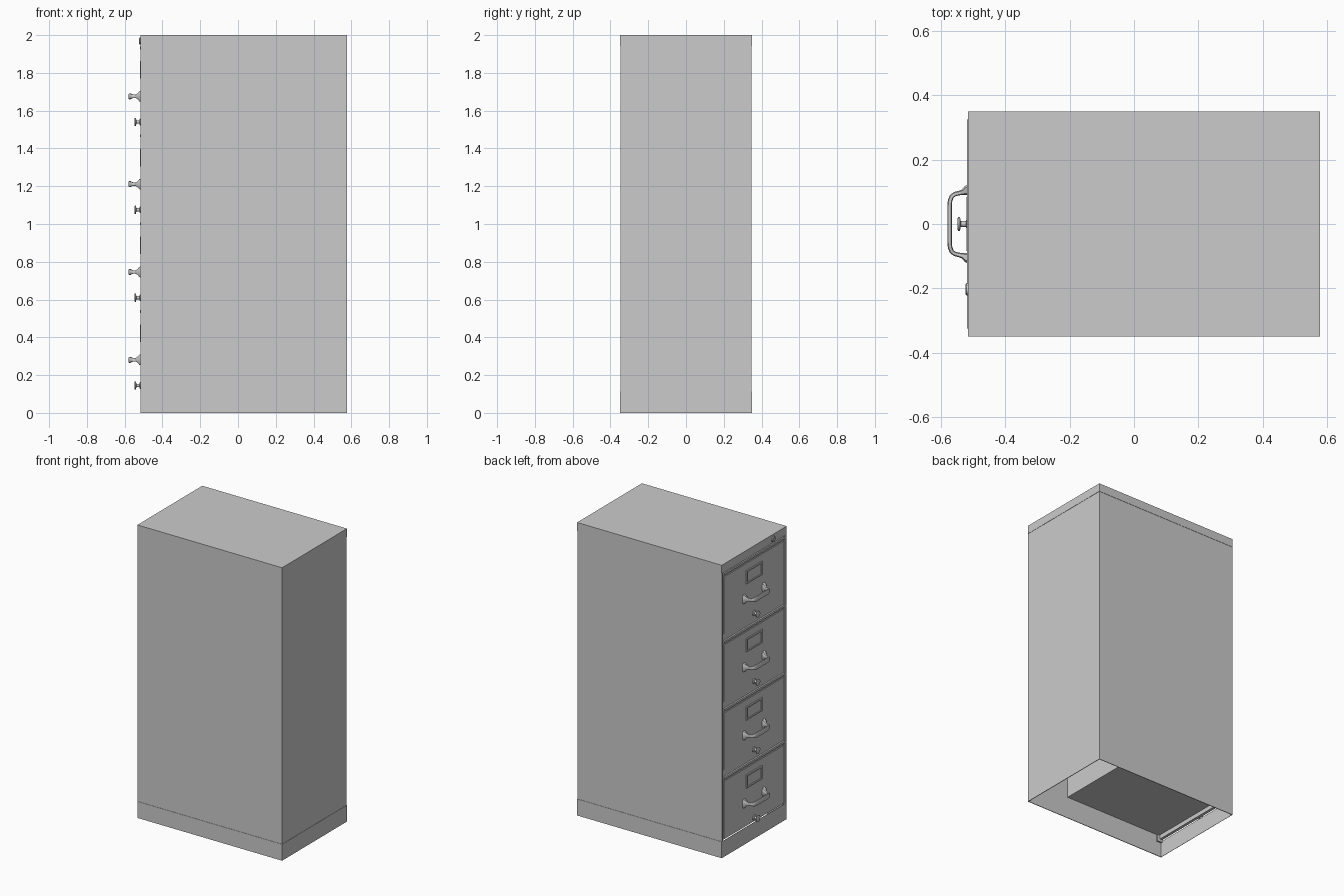
import bpy, bmesh, math
from mathutils import Vector, Matrix

if "Cube" in bpy.data.objects:
    bpy.data.objects.remove(bpy.data.objects["Cube"])

FRONT = -0.515          # plane of the cabinet face (drawers face -x)
BACK = 0.578
PITCH = 0.465


def finish(name, bm, smooth=False):
    bmesh.ops.recalc_face_normals(bm, faces=bm.faces)
    me = bpy.data.meshes.new(name)
    bm.to_mesh(me)
    bm.free()
    ob = bpy.data.objects.new(name, me)
    bpy.context.collection.objects.link(ob)
    if smooth:
        bpy.ops.object.select_all(action='DESELECT')
        bpy.context.view_layer.objects.active = ob
        ob.select_set(True)
        bpy.ops.object.shade_smooth_by_angle(angle=math.radians(35))
    return ob


def box_bm(lo, hi):
    bm = bmesh.new()
    lo, hi = Vector(lo), Vector(hi)
    m = Matrix.Translation((lo + hi) / 2) @ Matrix.Diagonal((*(hi - lo), 1))
    bmesh.ops.create_cube(bm, size=1, matrix=m)
    bm.normal_update()
    return bm


def box(name, lo, hi):
    return finish(name, box_bm(lo, hi))


def shell(name, lo, hi, open_sides):
    """Sheet metal box with the sides facing open_sides removed."""
    bm = box_bm(lo, hi)
    gone = [f for f in bm.faces
            if any(f.normal.dot(Vector(d)) > 0.9 for d in open_sides)]
    bmesh.ops.delete(bm, geom=gone, context='FACES')
    me = bpy.data.meshes.new(name)
    bm.to_mesh(me)
    bm.free()
    ob = bpy.data.objects.new(name, me)
    bpy.context.collection.objects.link(ob)
    mod = ob.modifiers.new("thickness", 'SOLIDIFY')
    mod.thickness = 0.003
    mod.offset = -1
    return ob


def lathe(name, profile, y, z, sides=20):
    """Spin (x, radius) points around an axis along x."""
    bm = bmesh.new()
    rings = []
    for x, r in profile:
        rings.append([bm.verts.new((x, y + r * math.cos(2 * math.pi * i / sides),
                                    z + r * math.sin(2 * math.pi * i / sides)))
                      for i in range(sides)])
    for a, b in zip(rings, rings[1:]):
        for i in range(sides):
            j = (i + 1) % sides
            bm.faces.new((a[i], a[j], b[j], b[i]))
    bm.faces.new(rings[0])
    bm.faces.new(rings[-1])
    return finish(name, bm, True)


def handle(name, z):
    """Bow pull: rectangular section swept along a mirrored path."""
    # x, y, half thickness in plan, half height
    half = [(-0.513, 0.106, 0.018, 0.030), (-0.520, 0.104, 0.015, 0.026),
            (-0.531, 0.099, 0.009, 0.014), (-0.543, 0.096, 0.007, 0.009),
            (-0.556, 0.093, 0.007, 0.009), (-0.566, 0.086, 0.007, 0.012),
            (-0.571, 0.074, 0.007, 0.015), (-0.573, 0.058, 0.007, 0.016)]
    path = half + [(x, -y, t, h) for x, y, t, h in reversed(half)]
    bm = bmesh.new()
    rings = []
    for i, (x, y, t, h) in enumerate(path):
        a, b = path[max(i - 1, 0)], path[min(i + 1, len(path) - 1)]
        d = Vector((b[0] - a[0], b[1] - a[1])).normalized()
        if i in (0, len(path) - 1):
            d = Vector((-1 if i == 0 else 1, 0))
        n = Vector((-d.y, d.x))
        ring = []
        for u, v in ((1, .6), (.6, 1), (-.6, 1), (-1, .6),
                     (-1, -.6), (-.6, -1), (.6, -1), (1, -.6)):
            ring.append(bm.verts.new((x + n.x * u * t, y + n.y * u * t, z + v * h)))
        rings.append(ring)
    for a, b in zip(rings, rings[1:]):
        for i in range(8):
            j = (i + 1) % 8
            bm.faces.new((a[i], a[j], b[j], b[i]))
    bm.faces.new(rings[0])
    bm.faces.new(rings[-1])
    return finish(name, bm, True)


def label_holder(name, z0, z1, w=0.085, rim=0.013):
    """Raised rectangular frame with an open window."""
    bm = box_bm((-0.517, -w, z0), (-0.508, w, z1))
    f = next(f for f in bm.faces if f.normal.x < -0.9)
    bmesh.ops.inset_region(bm, faces=[f], thickness=0.003, depth=0.003)
    bmesh.ops.inset_region(bm, faces=[f], thickness=rim)
    bmesh.ops.inset_region(bm, faces=[f], thickness=0.001, depth=-0.005)
    return finish(name, bm)


# Cabinet sheet: sides, back; open at the front, bottom and under the cap
shell("cabinet_body", (FRONT, -0.348, 0.0), (BACK - 0.002, 0.348, 1.998),
      [(-1, 0, 0), (0, 0, -1), (0, 0, 1)])
shell("base_skirt", (FRONT, -0.35, 0.0), (BACK, 0.35, 0.112),
      [(0, 0, 1), (0, 0, -1)])
shell("top_cap", (FRONT, -0.35, 1.943), (BACK, 0.35, 2.0), [(0, 0, -1)])

# Front frame posts and rails
for s, side in ((1, "left"), (-1, "right")):
    ys = sorted((s * 0.334, s * 0.347))
    box(f"front_post_{side}", (FRONT, ys[0], 0.1), (FRONT + 0.04, ys[1], 1.95))

for i in range(4):
    z = i * PITCH
    n = i + 1
    # Drawer front with a raised centre panel
    bm = box_bm((-0.510, -0.331, z + 0.116), (-0.490, 0.331, z + 0.525))
    f = next(f for f in bm.faces if f.normal.x < -0.9)
    bmesh.ops.inset_region(bm, faces=[f], thickness=0.012)
    bmesh.ops.inset_region(bm, faces=[f], thickness=0.003, depth=0.003)
    finish(f"drawer_front_{n}", bm)
    # Lip above the drawer and rail behind it
    box(f"drawer_lip_{n}", (-0.519, -0.325, z + 0.530), (-0.505, 0.325, z + 0.544))
    box(f"front_rail_{n}", (-0.508, -0.336, z + 0.520), (-0.470, 0.336, z + 0.585))
    # Drawer tray, stopping short of the cabinet back
    shell(f"drawer_tray_{n}", (-0.492, -0.34, z + 0.145), (0.26, 0.34, z + 0.50),
          [(0, 0, 1)])
    label_holder(f"label_holder_{n}", z + 0.375, z + 0.468)
    handle(f"handle_{n}", z + 0.281)
    # Latch knob
    lathe(f"knob_{n}", [(-0.508, 0.018), (-0.519, 0.018), (-0.522, 0.009),
                        (-0.538, 0.009), (-0.541, 0.022), (-0.546, 0.022),
                        (-0.548, 0.018)], 0.0, z + 0.145)

# Lock in the top cap
lathe("lock", [(-0.510, 0.019), (-0.520, 0.019), (-0.524, 0.015), (-0.524, 0.009),
               (-0.520, 0.008)], -0.203, 1.969)
